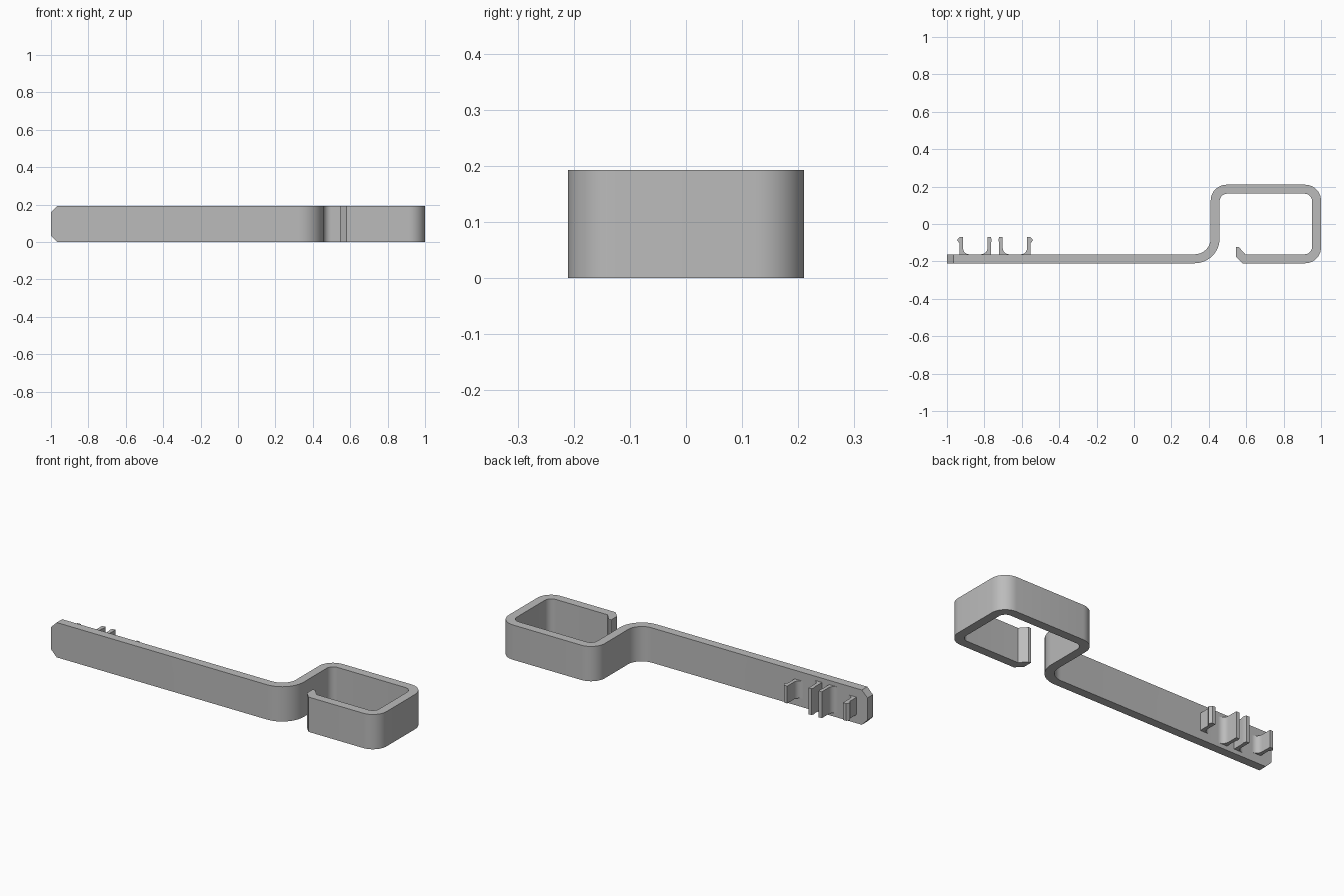
import bpy, bmesh, math
from mathutils import Vector

if "Cube" in bpy.data.objects:
    bpy.data.objects.remove(bpy.data.objects["Cube"])

grey = bpy.data.materials.new("plain grey")
grey.use_nodes = True
grey.diffuse_color = (0.5, 0.5, 0.5, 1)
grey.node_tree.nodes["Principled BSDF"].inputs["Base Color"].default_value = (0.5, 0.5, 0.5, 1)

HEIGHT = 0.193
FRONT, BACK, T = -0.21, 0.21, 0.048
INNER = FRONT + T      # back face of the arm


def rounded(corners, steps=10):
    """Outline from (x, y, radius) corners, each rounded by an arc."""
    out = []
    for i, (x, y, r) in enumerate(corners):
        p = Vector((x, y))
        if r == 0:
            out.append(p)
            continue
        a = (Vector(corners[i - 1][:2]) - p).normalized()
        b = (Vector(corners[(i + 1) % len(corners)][:2]) - p).normalized()
        # all rounded corners are square
        centre = p + (a + b) * r
        for k in range(steps + 1):
            t = math.pi / 2 * k / steps
            out.append(centre - b * r * math.cos(t) - a * r * math.sin(t))
    return out


def prism(name, outline, z0, z1, chamfer_end=False):
    bm = bmesh.new()
    base = bm.faces.new([bm.verts.new((p[0], p[1], z0)) for p in outline])
    top = bmesh.ops.extrude_face_region(bm, geom=[base])
    bmesh.ops.translate(bm, vec=(0, 0, z1 - z0),
                        verts=[g for g in top["geom"] if isinstance(g, bmesh.types.BMVert)])
    if chamfer_end:
        ends = [e for e in bm.edges if all(v.co.x < -0.999 for v in e.verts)
                and abs(e.verts[0].co.z - e.verts[1].co.z) < 1e-4]
        bmesh.ops.bevel(bm, geom=ends, offset=0.035, segments=1, affect='EDGES')
    bmesh.ops.recalc_face_normals(bm, faces=bm.faces)
    mesh = bpy.data.meshes.new(name)
    bm.to_mesh(mesh)
    bm.free()
    mesh.materials.append(grey)
    obj = bpy.data.objects.new(name, mesh)
    bpy.context.collection.objects.link(obj)
    bpy.ops.object.select_all(action='DESELECT')
    obj.select_set(True)
    bpy.context.view_layer.objects.active = obj
    bpy.ops.object.shade_smooth_by_angle(angle=math.radians(30))
    return obj


# Long arm that bends into the open square hook
L, R = 0.41, 1.0
strip = rounded([
    (-1, FRONT, 0),
    (L + T, FRONT, 0.133), (L + T, BACK - T, 0.04),
    (R - T, BACK - T, 0.04), (R - T, INNER, 0.04),
    (0.595, INNER, 0), (0.56, -0.123, 0), (0.545, -0.123, 0),
    (0.545, -0.175, 0), (0.58, FRONT, 0),
    (R, FRONT, 0.085), (R, BACK, 0.085),
    (L, BACK, 0.085), (L, INNER, 0.085), (-1, INNER, 0),
])
prism("hook_arm", strip, 0, HEIGHT, chamfer_end=True)


# Small clip fingers on the back of the arm
def finger(name, x, side, barb, half):
    """x is the gripping face; side points away from the cradle."""
    tip, w, r = -0.07, 0.019, 0.033
    shape = [(0, tip), (w, tip), (w + barb, tip - 0.016),
             (w, tip - 0.034), (w, INNER - 0.005), (-r, INNER - 0.005)]
    # curved foot inside the cradle
    for k in range(9):
        t = math.pi / 2 * k / 8
        shape.append((-r + r * math.sin(t), INNER + r * (1 - math.cos(t))))
    prism(name, [(x + side * u, y) for u, y in shape], HEIGHT / 2 - half, HEIGHT / 2 + half)


MIDDLE = -0.743
for label, s in (("right", -1), ("left", 1)):
    finger(label + "_outer_clip", MIDDLE + s * 0.171, s, 0.013, 0.048)
    finger(label + "_inner_clip", MIDDLE + s * 0.041, -s, 0.004, 0.073)
